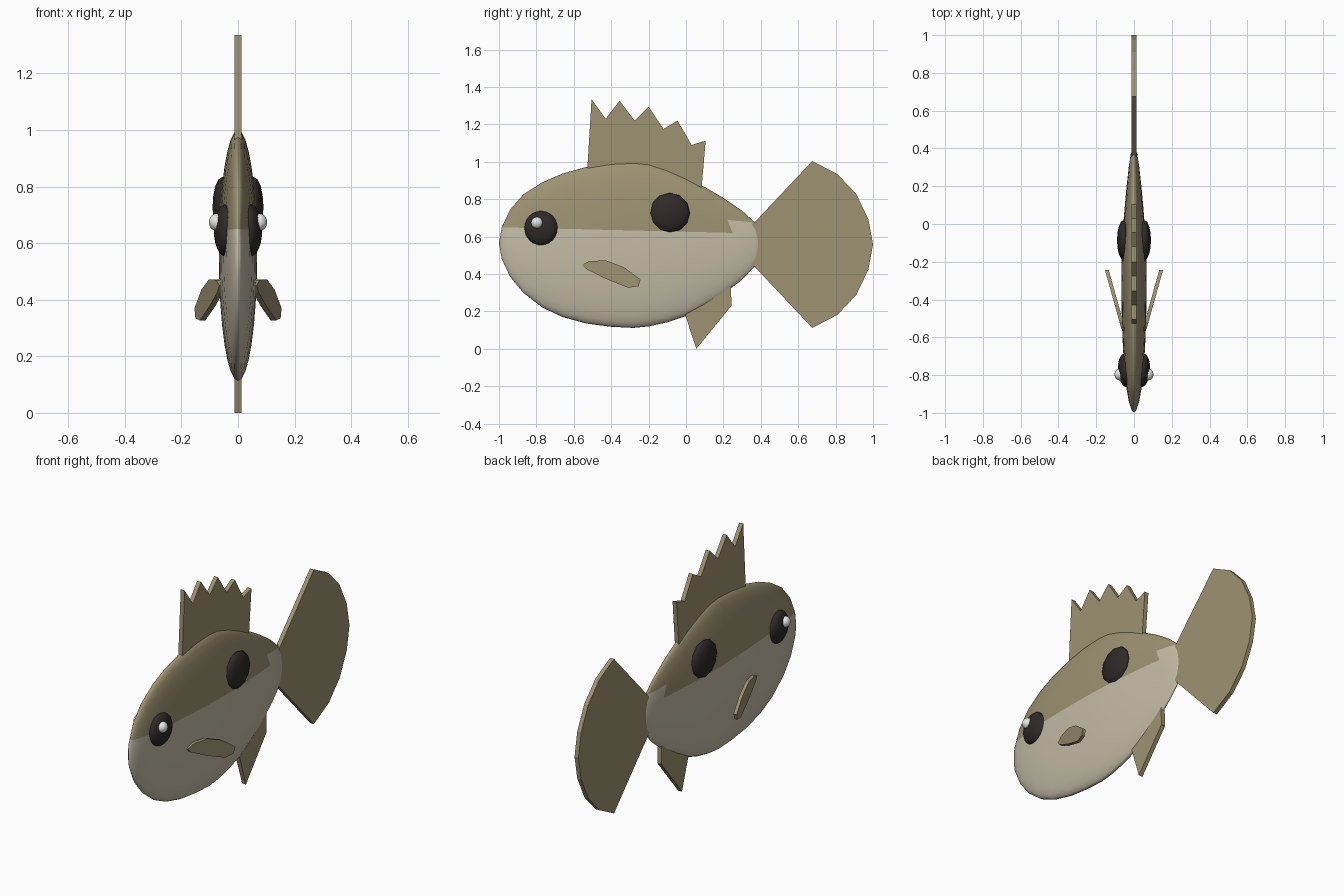
import bpy, bmesh, math
from mathutils import Vector

cube = bpy.data.objects.get("Cube")
if cube:
    bpy.data.objects.remove(cube, do_unlink=True)


def material(name, srgb):
    """Flat colour given as 0-255 sRGB, stored as linear."""
    col = [((c / 255 + 0.055) / 1.055) ** 2.4 for c in srgb] + [1]
    m = bpy.data.materials.new(name)
    m.use_nodes = True
    m.diffuse_color = col
    bsdf = m.node_tree.nodes["Principled BSDF"]
    bsdf.inputs["Base Color"].default_value = col
    bsdf.inputs["Roughness"].default_value = 0.8
    return m


BROWN = material("olive brown", (158, 146, 114))
CREAM = material("pale cream", (196, 188, 166))
DARK = material("dark brown black", (48, 41, 41))
WHITE = material("white", (235, 235, 235))


def add_object(name, bm, mats, smooth=False):
    bmesh.ops.recalc_face_normals(bm, faces=bm.faces)
    me = bpy.data.meshes.new(name)
    bm.to_mesh(me)
    bm.free()
    ob = bpy.data.objects.new(name, me)
    bpy.context.collection.objects.link(ob)
    for m in mats:
        me.materials.append(m)
    for p in me.polygons:
        p.use_smooth = smooth
    return ob


def body():
    # stations along the body: y, top z, bottom z
    stations = [(-0.985, 0.65, 0.48), (-0.94, 0.745, 0.385), (-0.87, 0.825, 0.30),
                (-0.77, 0.89, 0.222), (-0.66, 0.937, 0.17), (-0.53, 0.973, 0.135),
                (-0.40, 0.994, 0.118), (-0.28, 1.0, 0.112), (-0.20, 0.992, 0.12),
                (-0.10, 0.96, 0.142), (0.0, 0.917, 0.175), (0.10, 0.865, 0.228),
                (0.20, 0.807, 0.292), (0.30, 0.738, 0.37), (0.37, 0.675, 0.443),
                (0.395, 0.62, 0.50)]
    n = 32
    bm = bmesh.new()
    rings = []
    for y, top, bot in stations:
        mid, h = (top + bot) / 2, (top - bot) / 2
        rings.append([bm.verts.new((0.152 * h * math.sin(a), y, mid + h * math.cos(a)))
                      for a in (i * math.tau / n for i in range(n))])
    for r, s in zip(rings, rings[1:]):
        for i in range(n):
            bm.faces.new((r[i], r[i - 1], s[i - 1], s[i]))
    for ring, y in ((rings[0], -1.0), (rings[-1], 0.405)):
        tip = bm.verts.new((0, y, 0.565))
        for i in range(n):
            bm.faces.new((ring[i], ring[i - 1], tip))

    # cut along the colour border: flank line, notch edge, tail line
    borders = [((0, -1, 0.65), (0, 0.25, 0.62)), ((0, 0.25, 0.62), (0, 0.22, 0.69)),
               ((0, 0.22, 0.69), (0, 0.37, 0.675))]
    planes = []
    for a, b in borders:
        a, d = Vector(a), Vector(b) - Vector(a)
        normal = Vector((0, -d.z, d.y))
        if normal.z < 0:
            normal = -normal
        planes.append((a, normal))
        bmesh.ops.bisect_plane(bm, geom=bm.verts[:] + bm.edges[:] + bm.faces[:],
                               plane_co=a, plane_no=normal)

    bm.normal_update()
    for f in bm.faces:
        c = f.calc_center_median()
        above = [(c - co).dot(no) > 0 for co, no in planes]
        # the notch plane leans, so its lower side is the front
        edge_y = 0.25 - (c.z - 0.62) * 0.03 / 0.07
        back = above[0] if c.y < edge_y else above[2]
        f.material_index = 0 if back else 1
    add_object("body", bm, [BROWN, CREAM], True)


def fin(name, outline, thickness, place=lambda y: 0.0):
    """Flat plate in the y-z plane; place gives the x of its middle."""
    bm = bmesh.new()
    sides = [[bm.verts.new((place(y) + s * thickness / 2, y, z)) for y, z in outline]
             for s in (-1, 1)]
    for side in sides:
        bm.faces.new(side)
    a, b = sides
    for i in range(len(a)):
        bm.faces.new((a[i - 1], a[i], b[i], b[i - 1]))
    add_object(name, bm, [BROWN])


def ball(name, centre, size, mat, segments, rings, tilt=0):
    """Squashed sphere whose poles point sideways."""
    bm = bmesh.new()
    bmesh.ops.create_uvsphere(bm, u_segments=segments, v_segments=rings, radius=1)
    for v in bm.verts:
        x, y, z = v.co
        v.co = Vector((z * size[0], y * size[1], x * size[2]))
    ob = add_object(name, bm, [mat], True)
    ob.location = centre
    ob.rotation_euler.z = tilt


body()

# fins on the centre line
fin("dorsal_fin", [(-0.53, 0.92), (-0.505, 1.335), (-0.43, 1.23), (-0.355, 1.327),
                   (-0.275, 1.22), (-0.2, 1.295), (-0.12, 1.176), (-0.045, 1.22),
                   (0.03, 1.09), (0.105, 1.113), (0.08, 0.82)], 0.025)
half_tail = [(0.33, 0.08), (0.675, 0.446), (0.81, 0.376), (0.91, 0.27), (0.975, 0.135)]
fin("tail_fin", [(y, 0.558 + d) for y, d in half_tail] + [(1.0, 0.558)]
    + [(y, 0.558 - d) for y, d in reversed(half_tail)], 0.025)
fin("anal_fin", [(-0.02, 0.23), (0.055, 0.0), (0.243, 0.23), (0.24, 0.36)], 0.025)

# paired parts
for side, s in (("left", 1), ("right", -1)):
    fin(side + "_pectoral_fin",
        [(-0.557, 0.45), (-0.515, 0.47), (-0.425, 0.472), (-0.33, 0.435), (-0.243, 0.37),
         (-0.255, 0.334), (-0.31, 0.327), (-0.43, 0.375), (-0.53, 0.425)], 0.02,
        lambda y: s * (0.056 + (y + 0.557) * 0.28))
    ball(side + "_eye", (s * 0.045, -0.775, 0.645), (0.04, 0.089, 0.092), DARK, 24, 12, s * -0.08)
    ball(side + "_eye_glint", (s * 0.076, -0.797, 0.674), (0.027, 0.031, 0.031), WHITE, 16, 10)
    ball(side + "_flank_spot", (s * 0.055, -0.086, 0.727), (0.035, 0.107, 0.107), DARK, 12, 8)
